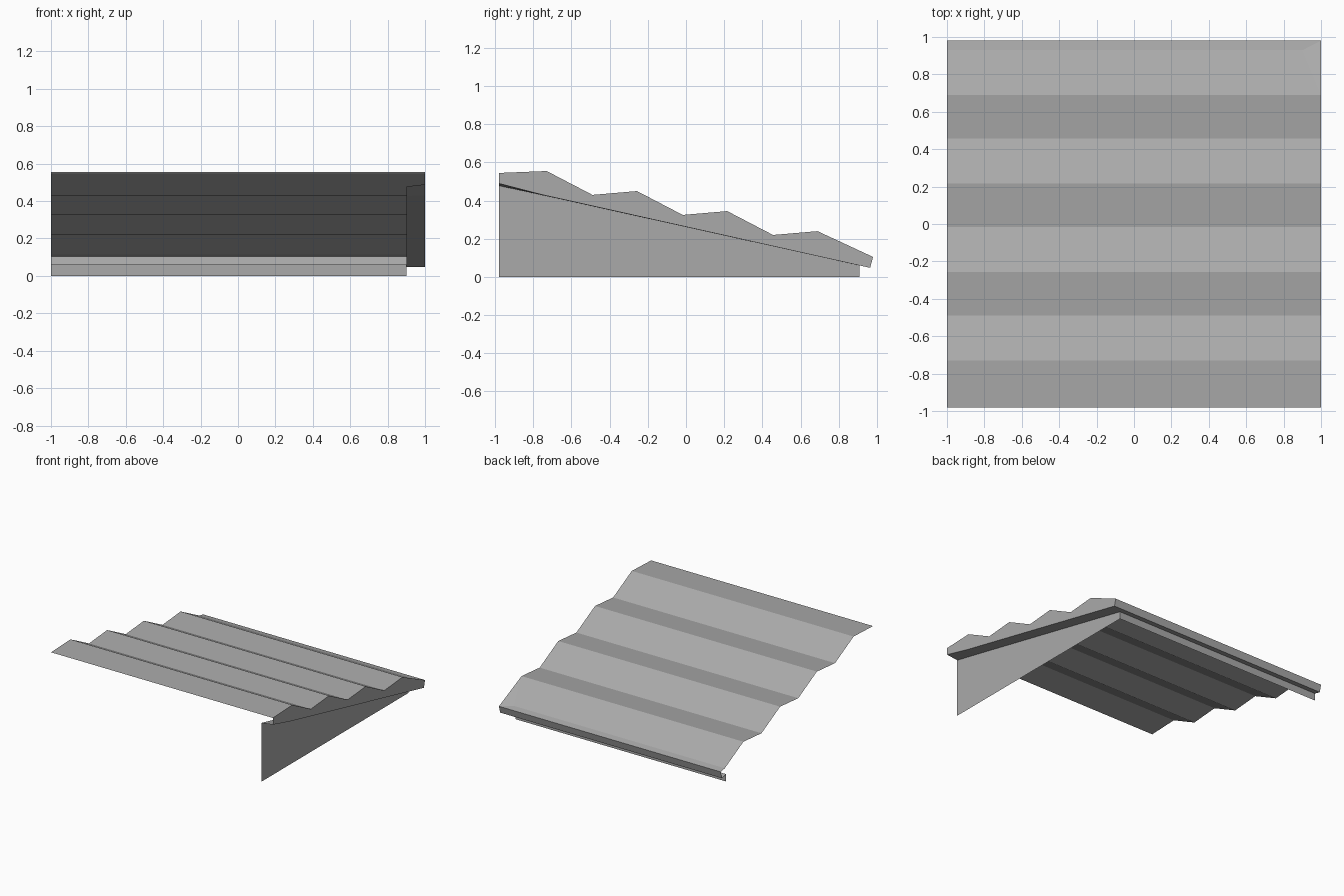
import bpy

cube = bpy.data.objects.get("Cube")
if cube:
    bpy.data.objects.remove(cube, do_unlink=True)

grey = bpy.data.materials.new("plain_grey")
grey.use_nodes = True
COLOUR = (0.4, 0.4, 0.4, 1)
grey.diffuse_color = COLOUR
grey.node_tree.nodes["Principled BSDF"].inputs["Base Color"].default_value = COLOUR


def panel(name, faces):
    """Make a flat-shaded sheet from a list of corner loops, welding shared corners."""
    verts = list(dict.fromkeys(p for f in faces for p in f))
    mesh = bpy.data.meshes.new(name)
    mesh.from_pydata(verts, [], [[verts.index(p) for p in f] for f in faces])
    mesh.materials.append(grey)
    obj = bpy.data.objects.new(name, mesh)
    bpy.context.collection.objects.link(obj)
    return obj


def strip(a, b):
    """Quads joining two matching rows of points."""
    return [(a[i], b[i], b[i + 1], a[i + 1]) for i in range(len(a) - 1)]


def at(x, profile):
    return [(x, y, z) for y, z in profile]


LEFT, RIGHT, WALL = 1.0, -1.0, 0.9
FRONT, BACK = -0.98, 0.98

# Stepped roof profile: four courses, each a crest followed by a valley
steps = [(FRONT, 0.545)]
for i in range(4):
    steps.append((-0.73 + 0.473 * i, 0.555 - 0.105 * i))
    steps.append((-0.49 + 0.473 * i, 0.43 - 0.105 * i))
valley = steps.pop()
eave_top, eave_low = (BACK, 0.105), (0.965, 0.048)
wall_back = (0.91, 0.06)

# Roof sheet, with the last course folded into the eave
roof = strip(at(RIGHT, steps), at(LEFT, steps))
crest_r, crest_l = (RIGHT, *steps[-1]), (LEFT, *steps[-1])
edge_r, edge_l = (RIGHT, *eave_top), (LEFT, *eave_top)
fold_r, fold_l = (RIGHT, *valley), (WALL, *valley)
roof += [(crest_r, crest_l, fold_l, fold_r), (crest_l, edge_l, fold_l),
         (fold_r, fold_l, edge_l, edge_r)]
panel("roof_courses", roof)

# Gable board filling the stepped end
outer = [(FRONT, 0.49), (-0.75, 0.43), eave_low]
panel("gable_board", [at(LEFT, steps + [eave_top] + outer[::-1])])

# Sloping soffit between the gable board and the wall
inner = [(FRONT, 0.478), (-0.75, 0.428), wall_back]
panel("gable_soffit", strip(at(WALL, inner), at(LEFT, outer)))

# Eave fascia and its soffit
eave = [eave_top, eave_low]
panel("eave_fascia", strip(at(RIGHT, eave), at(LEFT, eave)))
panel("eave_soffit", [((RIGHT, *eave_low), (RIGHT, *wall_back),
                       (WALL, *wall_back), (LEFT, *eave_low))])

# Walls below the roof
foot = (wall_back[0], 0.0)
panel("gable_wall", [at(WALL, [(FRONT, 0.0), foot] + inner[::-1])])
back_wall = [wall_back, foot]
panel("back_wall", strip(at(WALL, back_wall), at(RIGHT, back_wall)))
